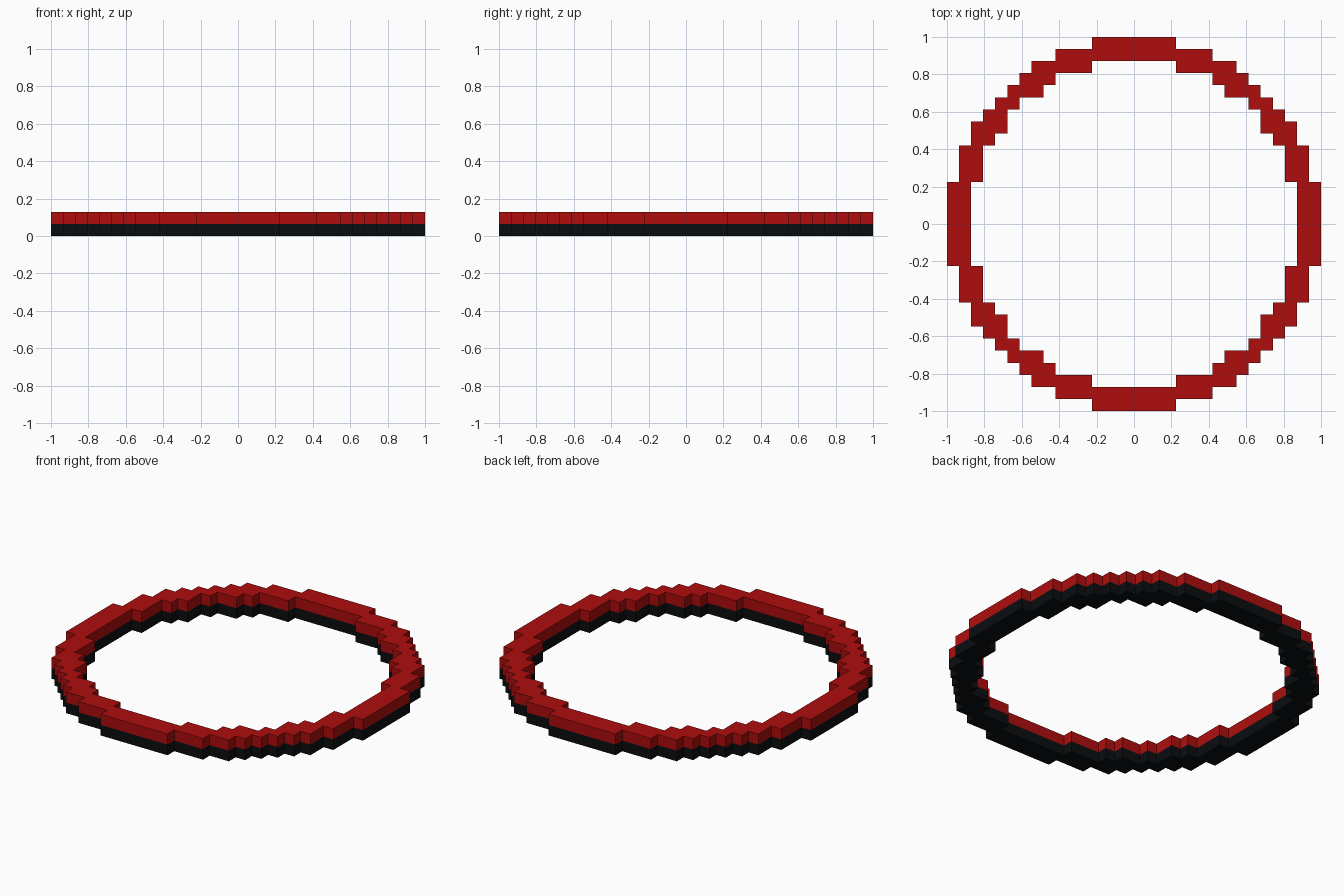
import bpy, bmesh, math

if "Cube" in bpy.data.objects:
    bpy.data.objects.remove(bpy.data.objects["Cube"])

U = 2 / 31  # size of one block

# Reach of the stepped outer and inner outlines for block rows 0..15 from the centre
OUTER = [15] * 4 + [14] * 3 + [13] * 2 + [12, 11, 10, 9, 8, 6, 3]
INNER = [13] * 4 + [12] * 3 + [11, 10, 10, 9, 7, 6, 3, -1, -1]


def material(name, color):
    m = bpy.data.materials.new(name)
    m.diffuse_color = (*color, 1)
    m.use_nodes = True
    m.node_tree.nodes["Principled BSDF"].inputs["Base Color"].default_value = m.diffuse_color
    return m


def in_ring(i, j):
    i, j = abs(i), abs(j)
    return INNER[i] < j <= OUTER[i]


def stepped_ring(name, z, mat):
    """Flat ring of blocks, raised by one block height."""
    bm = bmesh.new()
    for i in range(-15, 16):
        for j in range(-15, 16):
            if in_ring(i, j):
                corners = [(-.5, -.5), (.5, -.5), (.5, .5), (-.5, .5)]
                bm.faces.new([bm.verts.new(((i + a) * U, (j + b) * U, z))
                              for a, b in corners])
    bmesh.ops.remove_doubles(bm, verts=bm.verts, dist=1e-4)
    res = bmesh.ops.extrude_face_region(bm, geom=bm.faces[:], use_keep_orig=True)
    top = [v for v in res["geom"] if isinstance(v, bmesh.types.BMVert)]
    bmesh.ops.translate(bm, verts=top, vec=(0, 0, U))
    bmesh.ops.recalc_face_normals(bm, faces=bm.faces[:])
    mesh = bpy.data.meshes.new(name)
    bm.to_mesh(mesh)
    bm.free()
    mesh.materials.append(mat)
    bpy.context.collection.objects.link(bpy.data.objects.new(name, mesh))


# Dark lower layer and red upper layer
stepped_ring("lower_ring", 0, material("black", (0.003, 0.004, 0.005)))
stepped_ring("upper_ring", U, material("red", (0.42, 0.004, 0.004)))
